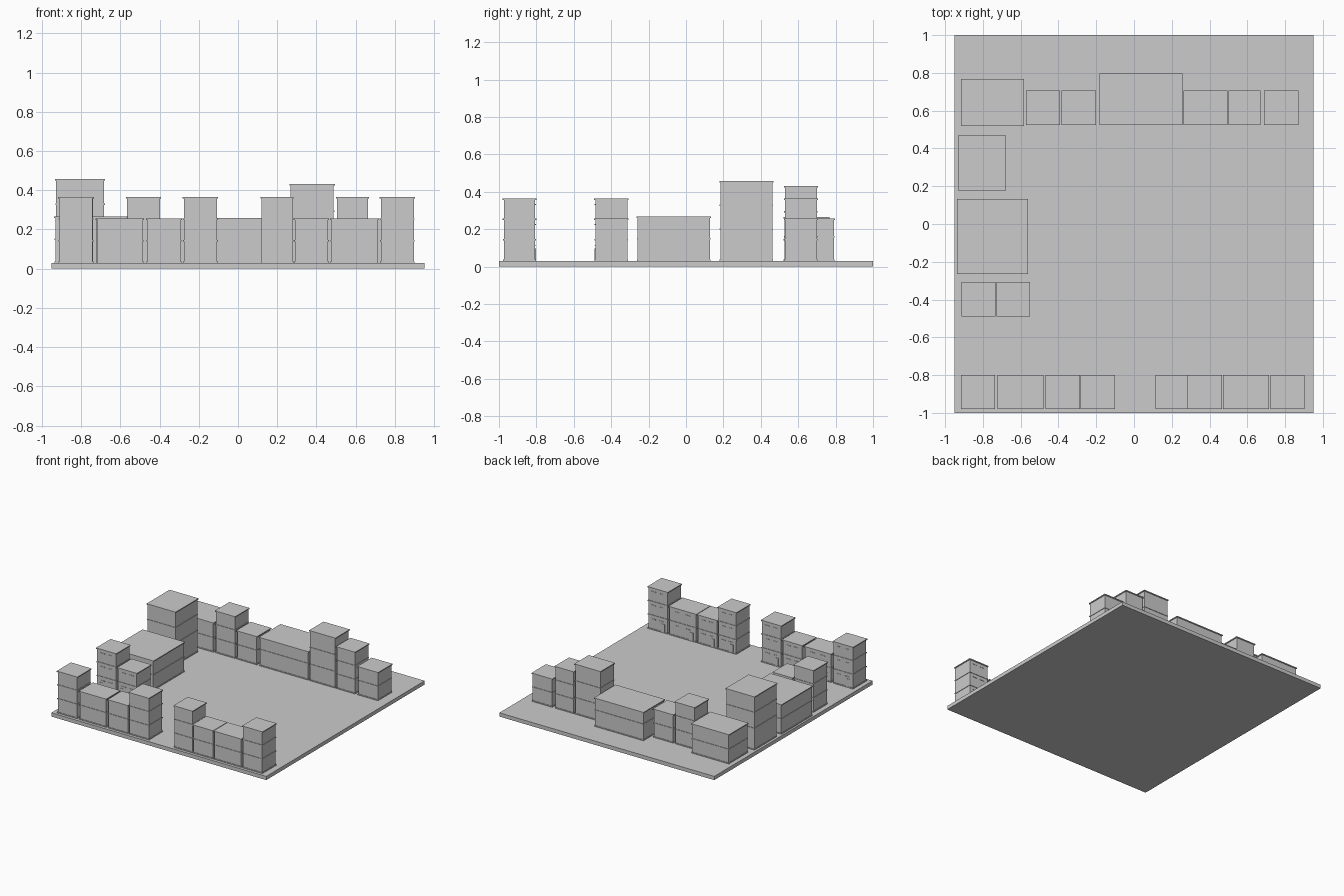
import bpy, bmesh

if "Cube" in bpy.data.objects:
    bpy.data.objects.remove(bpy.data.objects["Cube"])

BASE = 0.03


def add_box(bm, x0, x1, y0, y1, z0, z1):
    v = [bm.verts.new((x, y, z)) for z in (z0, z1)
         for x, y in ((x0, y0), (x1, y0), (x1, y1), (x0, y1))]
    bm.faces.new(v[3::-1])
    bm.faces.new(v[4:])
    for i in range(4):
        j = (i + 1) % 4
        bm.faces.new((v[i], v[j], v[4 + j], v[4 + i]))


def finish(name, bm):
    me = bpy.data.meshes.new(name)
    bm.to_mesh(me)
    bm.free()
    bpy.context.collection.objects.link(bpy.data.objects.new(name, me))


def building(name, x0, x1, y0, y1, levels, door_side=0):
    """Footprint includes ledge overhang; levels are the ledge top heights."""
    g = 0.006
    bm = bmesh.new()
    # walls
    add_box(bm, x0 + g, x1 - g, y0 + g, y1 - g, BASE, levels[-1] - 0.008)
    finish(name + "_walls", bm)
    # plinth, floor ledges and roof slab
    bm = bmesh.new()
    m = 0.002
    add_box(bm, x0 + m, x1 - m, y0 + m, y1 - m, BASE, BASE + 0.007)
    for z in levels[:-1]:
        add_box(bm, x0 + m, x1 - m, y0 + m, y1 - m, z - 0.007, z)
    add_box(bm, x0, x1, y0, y1, levels[-1] - 0.008, levels[-1])
    finish(name + "_ledges", bm)
    # door and window lintels on the decorated side
    if door_side:
        bm = bmesh.new()
        y = y1 - g if door_side > 0 else y0 + g
        ya, yb = y - 0.003, y + 0.003
        add_box(bm, x0 + 0.03, x0 + 0.06, ya, yb, BASE + 0.007, BASE + 0.068)
        for z in levels:
            for f in (0.32, 0.7):
                c = x0 + f * (x1 - x0)
                add_box(bm, c - 0.018, c + 0.018, ya, yb, z - 0.035, z - 0.030)
        finish(name + "_door_and_lintels", bm)


# ground slab
bm = bmesh.new()
add_box(bm, -0.95, 0.95, -1, 1, 0, BASE)
finish("ground_slab", bm)

TWO = (0.147, 0.257)
THREE = (0.147, 0.257, 0.365)

# front row
for i, (x0, x1, lv) in enumerate((
        (-0.917, -0.735, THREE), (-0.722, -0.48, TWO), (-0.468, -0.286, TWO),
        (-0.282, -0.101, THREE), (0.115, 0.284, THREE), (0.284, 0.465, TWO),
        (0.47, 0.716, TWO), (0.722, 0.902, THREE))):
    building(f"front_house_{i + 1}", x0, x1, -0.98, -0.80, lv, 1)

# left side
building("side_house_tall", -0.912, -0.734, -0.491, -0.307, THREE, -1)
building("side_house_low", -0.727, -0.55, -0.491, -0.307, TWO, -1)
building("side_hall", -0.937, -0.562, -0.265, 0.133, (0.153, 0.267))
building("side_tower", -0.933, -0.677, 0.178, 0.468, (0.205, 0.332, 0.457))

# back row
building("back_corner_house", -0.917, -0.582, 0.52, 0.768, (0.147, 0.265))
building("back_hall", -0.182, 0.256, 0.523, 0.797, (0.163, 0.258))
building("back_tower", 0.262, 0.494, 0.523, 0.706, (0.163, 0.297, 0.431))
for i, (x0, x1, lv) in enumerate((
        (-0.571, -0.392, THREE), (-0.383, -0.20, TWO),
        (0.499, 0.669, THREE), (0.688, 0.872, TWO))):
    building(f"back_house_{i + 1}", x0, x1, 0.523, 0.706, lv)
